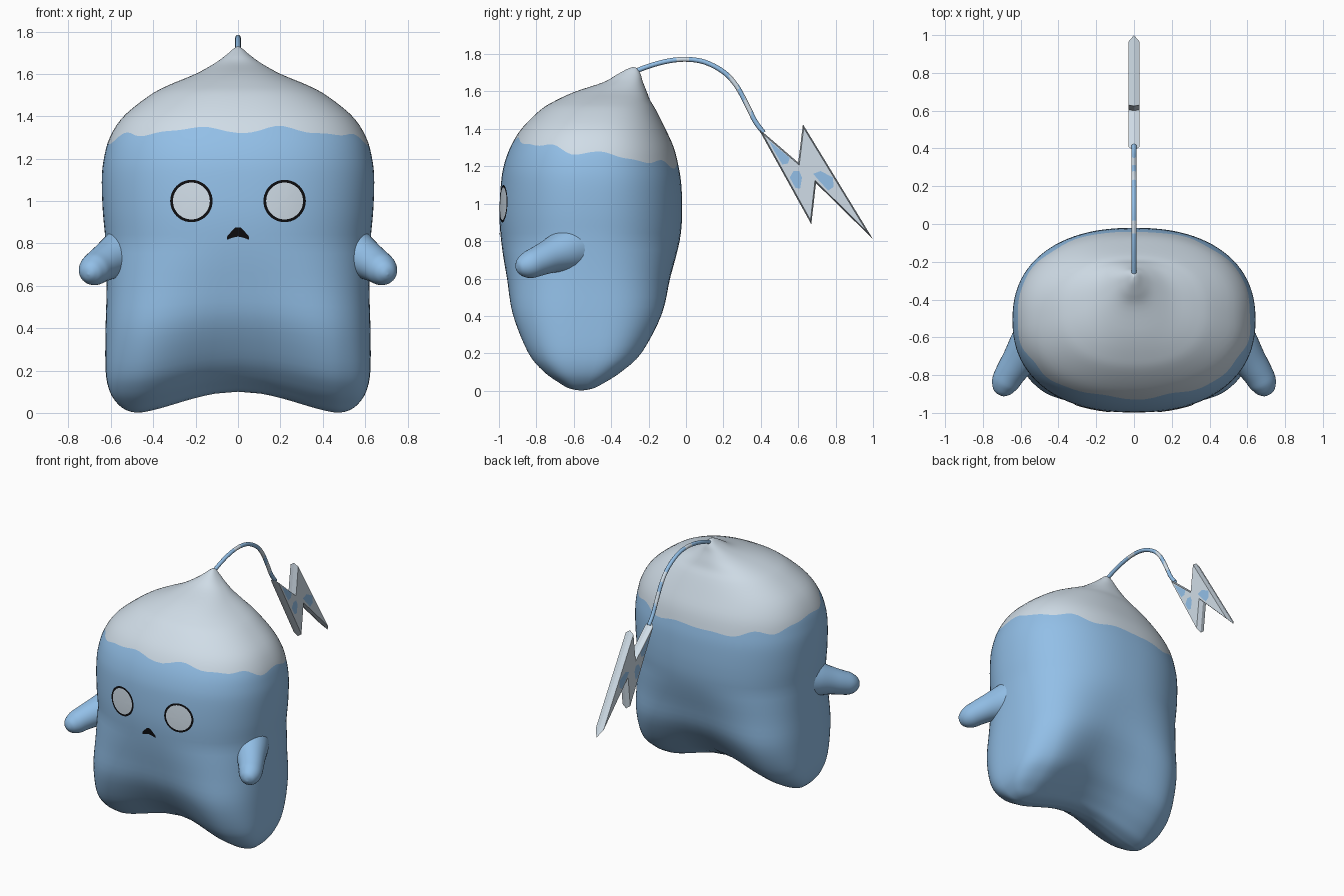
import bpy, bmesh
from math import sin, cos, pi, copysign
from mathutils import Vector
from mathutils.bvhtree import BVHTree

if "Cube" in bpy.data.objects:
    bpy.data.objects.remove(bpy.data.objects["Cube"])


def material(name, r, g, b):
    m = bpy.data.materials.new(name)
    m.use_nodes = True
    m.diffuse_color = (r, g, b, 1)
    bsdf = next(n for n in m.node_tree.nodes if n.type == "BSDF_PRINCIPLED")
    bsdf.inputs["Base Color"].default_value = (r, g, b, 1)
    bsdf.inputs["Roughness"].default_value = 0.7
    return m


BLUE = material("sky blue", 0.31, 0.56, 0.86)
PALE = material("pale grey", 0.63, 0.72, 0.80)
BLACK = material("black", 0.004, 0.004, 0.005)


def finish(name, bm, mats, smooth=True, facing=None):
    """Orient the faces, then turn the bmesh into a scene object."""
    bmesh.ops.remove_doubles(bm, verts=bm.verts, dist=0.0002)
    if facing is None:
        bmesh.ops.recalc_face_normals(bm, faces=bm.faces)
    else:
        bm.normal_update()
        for f in bm.faces:
            if f.normal.dot(facing) < 0:
                f.normal_flip()
    for f in bm.faces:
        f.smooth = smooth
    me = bpy.data.meshes.new(name)
    bm.to_mesh(me)
    for m in mats:
        me.materials.append(m)
    ob = bpy.data.objects.new(name, me)
    bpy.context.collection.objects.link(ob)
    return ob


def spline(points, t):
    """Smooth curve through the points, t counted in points."""
    last = len(points) - 1
    t = min(max(t, 0), last)
    k = min(int(t), last - 1)
    u = t - k
    a, b, c, d = (points[min(max(k + o, 0), last)] for o in (-1, 0, 1, 2))
    return [0.5 * (2 * q + (r - p) * u + (2 * p - 5 * q + 4 * r - s) * u * u
                   + (3 * q - p - 3 * r + s) * u ** 3) for p, q, r, s in zip(a, b, c, d)]


def skin(bm, rows, rule=lambda j, f: 0):
    """Join closed rows of points with quads."""
    rings = [[bm.verts.new(p) for p in row] for row in rows]
    n = len(rings[0])
    for j, (lo, hi) in enumerate(zip(rings, rings[1:])):
        for i in range(n):
            f = bm.faces.new((lo[i], lo[(i + 1) % n], hi[(i + 1) % n], hi[i]))
            f.material_index = rule(j, f)


# Body: height, half width, front y, back y, from the tip down to the feet
PROFILE = [
    (1.732, 0, -.28, -.28), (1.72, .02, -.315, -.258), (1.69, .055, -.37, -.242),
    (1.65, .11, -.44, -.23), (1.6, .2, -.59, -.21), (1.55, .32, -.70, -.19),
    (1.5, .415, -.78, -.16), (1.4, .54, -.88, -.11), (1.3, .605, -.94, -.065),
    (1.2, .633, -.975, -.04), (1.1, .643, -.99, -.025), (.95, .638, -.998, -.02),
    (.8, .625, -.995, -.027), (.6, .62, -.983, -.058), (.4, .625, -.965, -.09),
    (.2, .625, -.88, -.20), (.1, .605, -.79, -.315), (.04, .565, -.70, -.415),
    (.01, .52, -.64, -.48), (0, .47, -.56, -.56)]
CAP_EDGE, STEPS, SIDES = 8, 4, 96


def body_point(t, a):
    # Shift the rows so that one of them follows the wavy edge of the cap
    edge = -.03 - .07 * sin(a) + .012 * sin(9 * a) + .008 * sin(14 * a + 1)
    t -= edge * 10 * max(0, 1 - abs(t - CAP_EDGE) / 3)
    z, w, front, back = spline(PROFILE, t)
    # Oval above, squarer towards the feet
    e = 2 / (2.3 + 1.4 * max(0, 1 - z / .8))
    x = w * copysign(abs(cos(a)) ** e, cos(a))
    y = (back - front) / 2 * copysign(abs(sin(a)) ** e, sin(a))
    # Arch and hollow between the feet
    arch = max(0, cos(pi * min(abs(x) / .48, 1) / 2)) ** 1.5 * max(0, 1 - z) ** 2
    return x, (front + back) / 2 + y * (1 - .33 * arch), z + .1 * arch


bm = bmesh.new()
rows = [[body_point(j / STEPS, 2 * pi * i / SIDES) for i in range(SIDES)]
        for j in range((len(PROFILE) - 1) * STEPS + 1)]
skin(bm, rows, lambda j, f: int(j < CAP_EDGE * STEPS))
bmesh.ops.remove_doubles(bm, verts=bm.verts, dist=0.0002)
surface = BVHTree.FromBMesh(bm)
finish("body", bm, [BLUE, PALE])


def on_front(x, z, lift=.004):
    hit = surface.ray_cast(Vector((x, -3, z)), Vector((0, 1, 0)))[0]
    return Vector((x, hit.y - lift, z))


# Eyes: pale discs with a thin black rim
for side, label in ((1, "left"), (-1, "right")):
    bm = bmesh.new()
    radii = (0, .03, .06, .087, .1)
    skin(bm, [[on_front(side * .22 + r * cos(k * pi / 24), 1 + r * sin(k * pi / 24))
               for k in range(48)] for r in radii], lambda j, f: int(j == 3))
    finish(label + "_eye", bm, [PALE, BLACK], facing=Vector((0, -1, 0)))

# Mouth: small chevron
bm = bmesh.new()
half = [(.022, .828), (.053, .817), (.05, .836), (.012, .876)]
outline = [(0, .832)] + half + [(-x, z) for x, z in reversed(half)]
bm.faces.new([bm.verts.new(on_front(x, z)) for x, z in outline])
bmesh.ops.triangulate(bm, faces=bm.faces)
finish("mouth", bm, [BLACK], facing=Vector((0, -1, 0)))


def tube(name, points, mats, sides, steps, rule=lambda j, f: 0):
    """Round limb through points given as x, y, z, radius."""
    bm = bmesh.new()
    rows = []
    for j in range((len(points) - 1) * steps + 1):
        t = j / steps
        p = spline(points, t)
        along = Vector(spline(points, t + .05)[:3]) - Vector(spline(points, t - .05)[:3])
        across = along.cross(Vector((0, 0, 1))).normalized()
        up = across.cross(along).normalized()
        rows.append([Vector(p[:3]) + max(p[3], 0) * (across * cos(a) + up * sin(a))
                     for a in (2 * pi * i / sides for i in range(sides))])
    skin(bm, rows, rule)
    return finish(name, bm, mats)


# Arms: stubby, flared where they leave the body
ARM = [(.51, -.61, .76, .14), (.555, -.655, .745, .117), (.61, -.725, .72, .092),
       (.655, -.79, .693, .08), (.682, -.84, .673, .073), (.698, -.88, .661, .053),
       (.705, -.9, .655, .028), (.708, -.907, .653, 0)]
for side, label in ((1, "left"), (-1, "right")):
    tube(label + "_arm", [(side * x, y, z, r) for x, y, z, r in ARM], [BLUE], 28, 4)

# Tail: thin wire with pale bands
WIRE = [(-.29, 1.70), (-.2, 1.735), (-.1, 1.762), (0, 1.772), (.1, 1.757), (.2, 1.705),
        (.27, 1.63), (.33, 1.52), (.37, 1.44), (.415, 1.38)]


def band(j, face):
    y = face.calc_center_median().y
    return int(-.05 < y < .01 or .23 < y < .28 or .31 < y < .35)


tube("tail", [(0, y, z, .013) for y, z in WIRE], [BLUE, PALE], 12, 6, band)

# Tail bolt: half built with a chamfered rim, then mirrored
BOLT = [(.385, 1.405), (.60, 1.22), (.625, 1.425), (1, .81), (.695, 1.11), (.67, .89)]
bm = bmesh.new()
face = bm.faces.new([bm.verts.new((0, y, z)) for y, z in BOLT])
bm.normal_update()
if face.normal.x < 0:
    face.normal_flip()
bmesh.ops.inset_region(bm, faces=[face], thickness=.007, depth=0,
                       use_boundary=True, use_even_offset=True)
for v in face.verts:
    v.co.x = .03
copy = bmesh.ops.duplicate(bm, geom=bm.verts[:] + bm.edges[:] + bm.faces[:])["geom"]
for v in copy:
    if isinstance(v, bmesh.types.BMVert):
        v.co.x *= -1
finish("tail_bolt", bm, [PALE], smooth=False)

# Blue patches on both sides of the bolt
PATCHES = [
    [(.445, 1.335), (.555, 1.245), (.545, 1.215), (.515, 1.21), (.47, 1.285)],
    [(.555, 1.14), (.575, 1.175), (.605, 1.175), (.62, 1.14), (.61, 1.08), (.585, 1.085)],
    [(.68, 1.16), (.72, 1.175), (.785, 1.14), (.79, 1.09), (.76, 1.07), (.71, 1.125)]]
for side, label in ((1, "left"), (-1, "right")):
    bm = bmesh.new()
    for patch in PATCHES:
        bm.faces.new([bm.verts.new((side * .032, y, z)) for y, z in patch])
    finish(label + "_bolt_patches", bm, [BLUE], smooth=False, facing=Vector((side, 0, 0)))
